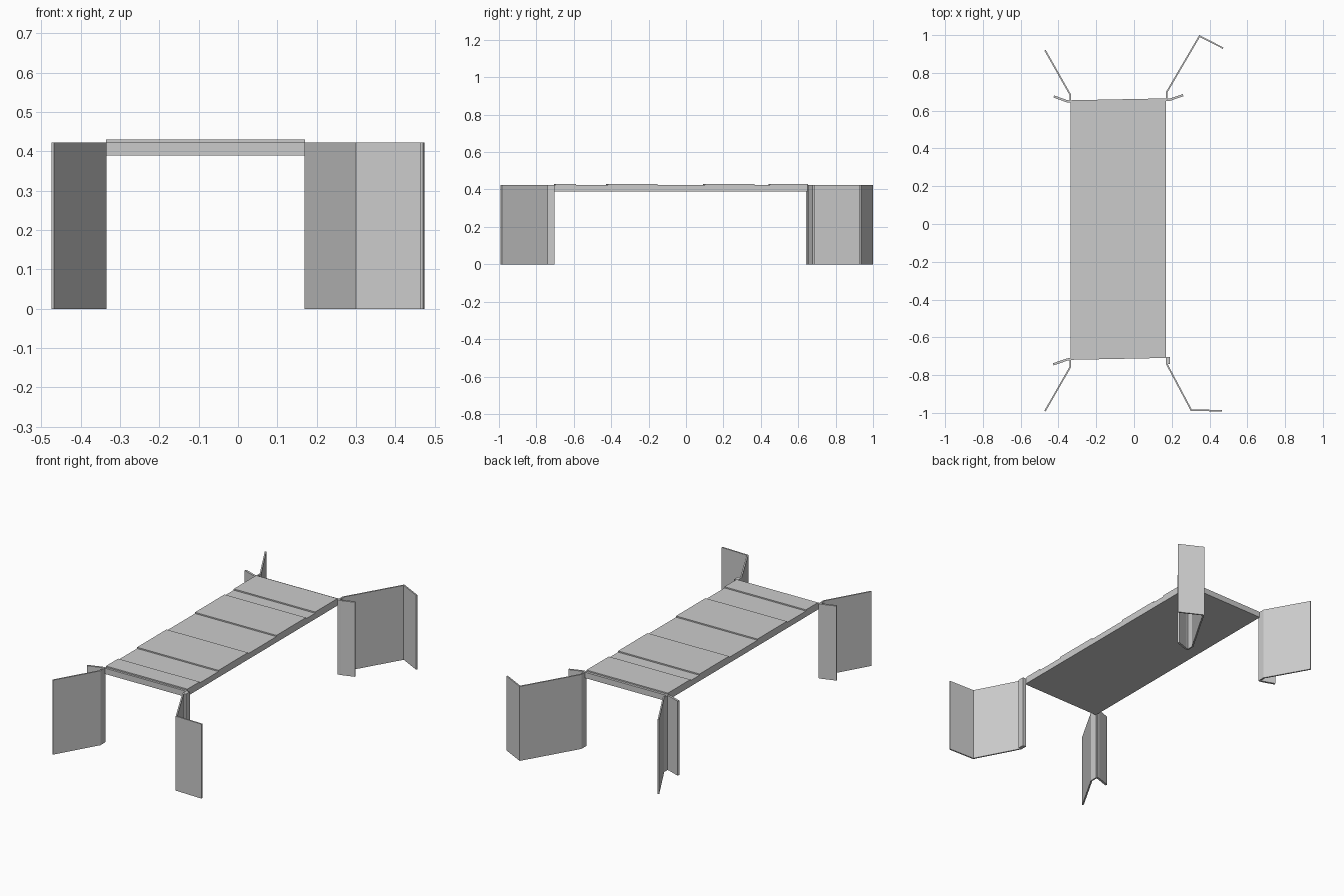
import bpy, bmesh
from mathutils import Vector

if "Cube" in bpy.data.objects:
    bpy.data.objects.remove(bpy.data.objects["Cube"])

X0, X1 = -0.335, 0.17      # deck sides
SKEW = 0.01                # ends lean slightly across the width
WALL_TOP = 0.423


def prism(name, outline, z0, z1):
    """Extrude a plan outline between two heights."""
    bm = bmesh.new()
    face = bm.faces.new([bm.verts.new((x, y, z0)) for x, y in outline])
    top = bmesh.ops.extrude_face_region(bm, geom=[face])["geom"]
    for v in top:
        if isinstance(v, bmesh.types.BMVert):
            v.co.z = z1
    bmesh.ops.recalc_face_normals(bm, faces=bm.faces)
    mesh = bpy.data.meshes.new(name)
    bm.to_mesh(mesh)
    bm.free()
    obj = bpy.data.objects.new(name, mesh)
    bpy.context.collection.objects.link(obj)
    return obj


def slab(name, y0, y1, z0, z1):
    """Skewed slab across the deck; y values are for the left edge."""
    prism(name, [(X0, y0), (X1, y0 + SKEW), (X1, y1 + SKEW), (X0, y1)], z0, z1)


def wall(name, path, thick=0.008):
    """Thin standing wall following a plan path, with mitred bends."""
    pts = [Vector(p) for p in path]
    normals = []
    for a, b in zip(pts, pts[1:]):
        d = (b - a).normalized()
        normals.append(Vector((-d.y, d.x)))
    left, right = [], []
    for i, p in enumerate(pts):
        a, b = normals[max(i - 1, 0)], normals[min(i, len(normals) - 1)]
        m = (a + b).normalized()
        m *= thick / 2 / m.dot(a)
        left.append(p + m)
        right.append(p - m)
    prism(name, left + right[::-1], 0, WALL_TOP)


# deck body and its raised cross panels
slab("deck", -0.719, 0.655, 0.39, WALL_TOP)
for i, (a, b) in enumerate([(-0.707, -0.598), (-0.428, -0.163),
                            (0.092, 0.357), (0.44, 0.641)]):
    slab(f"raised_panel_{i}", a, b, WALL_TOP - 0.005, 0.43)

# long wing walls at each corner
wall("wing_wall_front_left", [(X0 - 0.003, -0.715), (X0 - 0.003, -0.758), (-0.471, -0.99)])
wall("wing_wall_back_left", [(X0 - 0.003, 0.645), (X0 - 0.003, 0.685), (-0.471, 0.92)])
wall("wing_wall_front_right", [(X1 + 0.003, -0.705), (X1 + 0.003, -0.74),
                               (0.303, -0.985), (0.465, -0.989)])
wall("wing_wall_back_right", [(X1 + 0.003, 0.655), (X1 + 0.003, 0.697),
                              (0.347, 0.995), (0.472, 0.931)])

# short return walls beside the deck corners
wall("return_wall_front_left", [(X0, -0.714), (X0 - 0.02, -0.718), (-0.428, -0.743)], 0.012)
wall("return_wall_back_left", [(X0, 0.648), (X0 - 0.02, 0.65), (-0.425, 0.675)], 0.012)
wall("return_wall_back_right", [(X1, 0.656), (X1 + 0.02, 0.658), (0.26, 0.682)], 0.012)
prism("corner_post_front_right", [(X1, -0.74), (0.19, -0.74), (0.19, -0.704), (X1, -0.704)],
      0, WALL_TOP)
